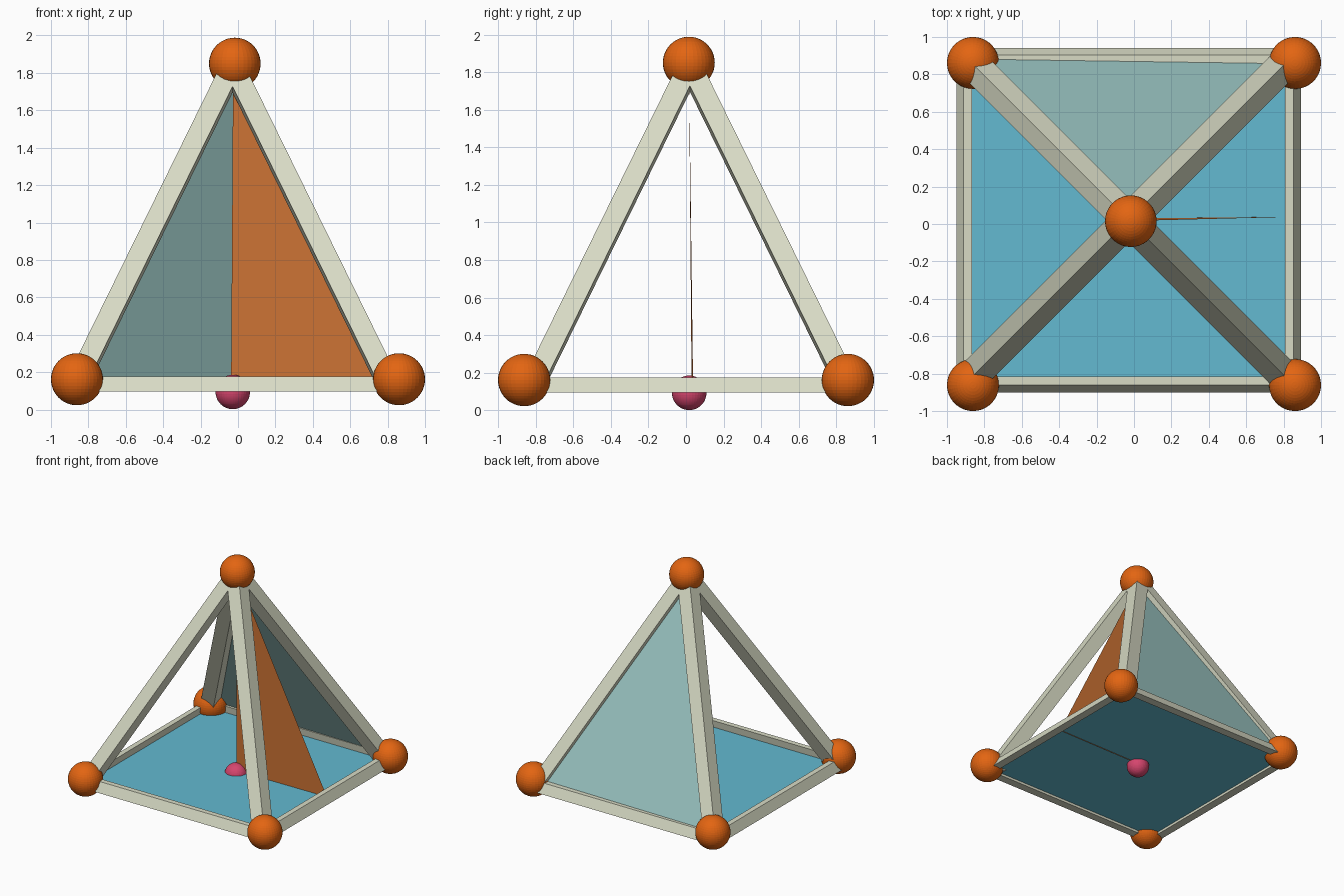
import bpy, bmesh, math

if "Cube" in bpy.data.objects:
    bpy.data.objects.remove(bpy.data.objects["Cube"])

def mat(name, c):
    m = bpy.data.materials.new(name)
    m.diffuse_color = (*c, 1)
    m.use_nodes = True
    m.node_tree.nodes["Principled BSDF"].inputs["Base Color"].default_value = m.diffuse_color
    return m

ORANGE = mat("orange ball", (0.77, 0.13, 0.006))
AMBER = mat("amber panel", (0.62, 0.175, 0.035))
CREAM = mat("pale frame", (0.69, 0.71, 0.56))
BLUE = mat("sky blue", (0.125, 0.49, 0.64))
TEAL = mat("soft teal", (0.33, 0.57, 0.55))
PINK = mat("pink", (0.67, 0.06, 0.155))

def mesh(name, verts, faces, material):
    me = bpy.data.meshes.new(name)
    me.from_pydata(verts, [], faces)
    bm = bmesh.new()
    bm.from_mesh(me)
    bmesh.ops.recalc_face_normals(bm, faces=bm.faces)
    bm.to_mesh(me)
    bm.free()
    me.materials.append(material)
    ob = bpy.data.objects.new(name, me)
    bpy.context.collection.objects.link(ob)
    return ob

def ball(name, loc, r, material):
    bpy.ops.mesh.primitive_uv_sphere_add(segments=36, ring_count=24, radius=r, location=loc)
    ob = bpy.context.object
    ob.name = name
    ob.data.materials.append(material)

CX, CY = -0.029, 0.021          # frame axis
Z0, H0, SLOPE = 0.096, 0.921, 0.491

# base frame: mitred square ring whose outer face follows the pyramid slope
section = [(H0, Z0), (H0 - 0.08 * SLOPE, 0.176), (0.836, 0.176), (0.848, Z0)]
verts, faces = [], []
for sx, sy in ((-1, -1), (1, -1), (1, 1), (-1, 1)):
    verts += [(CX + sx * h, CY + sy * h, z) for h, z in section]
for i in range(4):
    j = (i + 1) % 4
    for k in range(4):
        l = (k + 1) % 4
        faces.append((i * 4 + k, i * 4 + l, j * 4 + l, j * 4 + k))
mesh("base_frame", verts, faces, CREAM)

# four slanted corner bars, flush with the pyramid sides
W, D = 0.12, 0.136
for sx in (-1, 1):
    for sy in (-1, 1):
        verts = []
        for z in (Z0 + 0.01, 1.85):
            h = H0 - SLOPE * (z - Z0)
            for a, b in ((0, 0), (W, 0), (D, D), (0, W)):
                verts.append((CX + sx * (h - a), CY + sy * (h - b), z))
        faces = [(0, 1, 2, 3), (4, 5, 6, 7)]
        faces += [(k, (k + 1) % 4, (k + 1) % 4 + 4, k + 4) for k in range(4)]
        mesh("corner_bar", verts, faces, CREAM)
        ball("corner_ball", (sx * 0.861, sy * 0.861, 0.162), 0.139, ORANGE)

# apex and base centre balls
ball("apex_ball", (-0.017, 0.015, 1.85), 0.138, ORANGE)
ball("centre_ball", (-0.028, 0.017, 0.094), 0.092, PINK)

# thin panels: base, back side and inner cross-section triangle
P = 0.845
mesh("base_panel", [(CX - P, CY - P, 0.115), (CX + P, CY - P, 0.115),
                    (CX + P, CY + P, 0.115), (CX - P, CY + P, 0.115)], [(0, 1, 2, 3)], BLUE)
mesh("back_panel", [(-0.88, 0.905, 0.13), (0.84, 0.88, 0.13), (-0.025, 0.02, 1.86)], [(0, 1, 2)], TEAL)
mesh("inner_triangle", [(-0.037, 0.03, 0.11), (0.83, 0.038, 0.11), (-0.026, 0.016, 1.84)], [(0, 1, 2)], AMBER)
